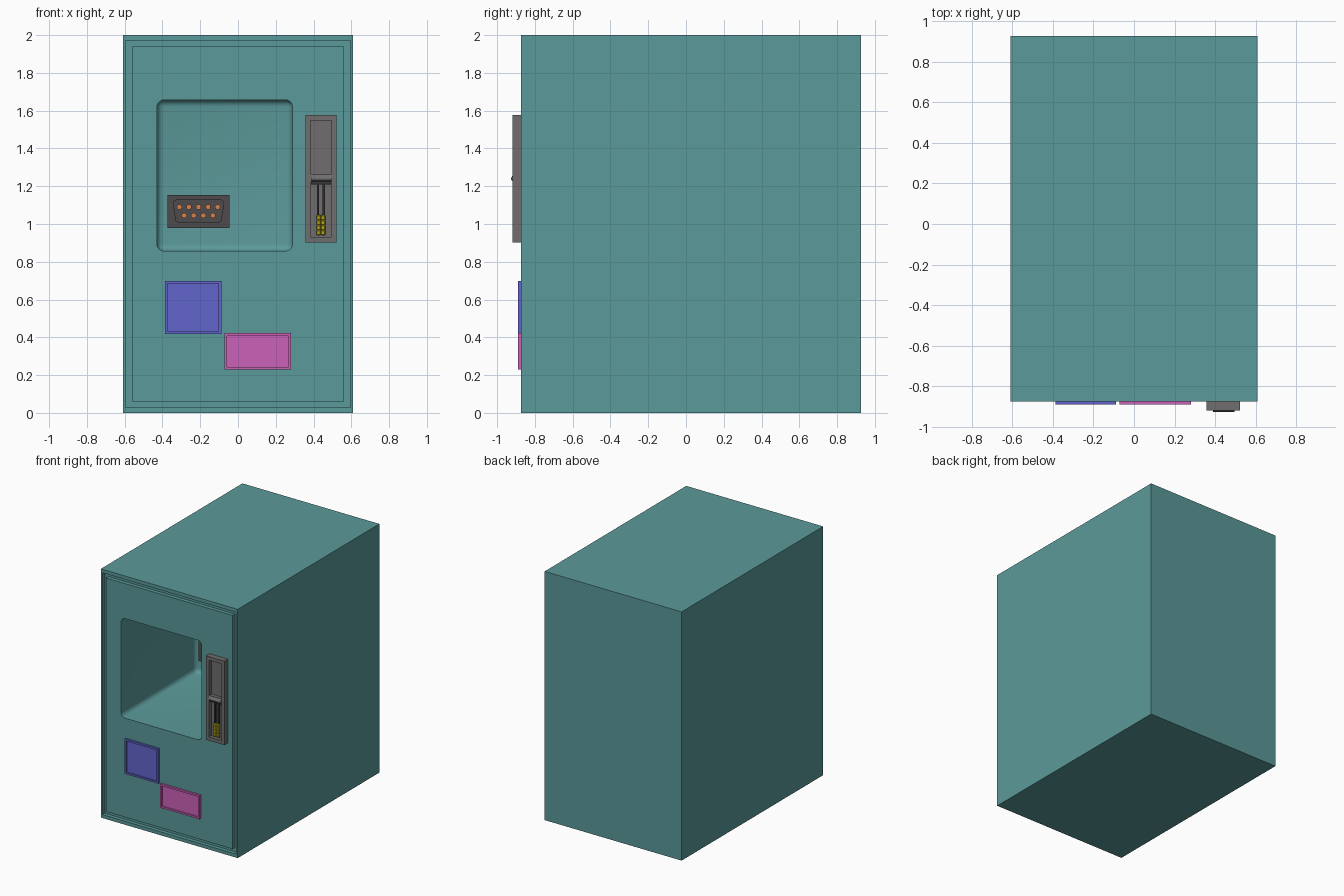
import bpy, bmesh
from mathutils import Vector

if "Cube" in bpy.data.objects:
    bpy.data.objects.remove(bpy.data.objects["Cube"])


def material(name, r, g, b):
    m = bpy.data.materials.new(name)
    m.diffuse_color = (r, g, b, 1)
    m.use_nodes = True
    m.node_tree.nodes["Principled BSDF"].inputs["Base Color"].default_value = m.diffuse_color
    return m


TEAL = material("teal", 0.105, 0.32, 0.32)
GREY = material("grey", 0.16, 0.155, 0.155)
DARK = material("dark_grey", 0.075, 0.07, 0.07)
BLACK = material("near_black", 0.03, 0.03, 0.03)
BLUE = material("blue", 0.12, 0.13, 0.6)
PINK = material("pink", 0.6, 0.12, 0.48)
ORANGE = material("orange", 0.7, 0.22, 0.07)
YELLOW = material("yellow", 0.45, 0.38, 0.01)


def finish(name, bm, mat=None):
    bmesh.ops.recalc_face_normals(bm, faces=bm.faces)
    me = bpy.data.meshes.new(name)
    bm.to_mesh(me)
    bm.free()
    ob = bpy.data.objects.new(name, me)
    bpy.context.collection.objects.link(ob)
    if mat:
        me.materials.append(mat)
    return ob


def box(name, x, y, z, mat=None, steps=(), bevel=0, segments=1):
    """Box from ranges; each step (dx, dz, dy) shrinks and/or pushes the front face."""
    bm = bmesh.new()
    bmesh.ops.create_cube(bm, size=1)
    for v in bm.verts:
        v.co = Vector([(r[0] + r[1]) / 2 + c * (r[1] - r[0])
                       for c, r in zip(v.co, (x, y, z))])
    bm.normal_update()
    front = min(bm.faces, key=lambda f: f.calc_center_median().y)
    for dx, dz, dy in steps:
        bmesh.ops.inset_individual(bm, faces=[front], thickness=0, depth=0)
        c = front.calc_center_median()
        for v in front.verts:
            v.co.x += dx if v.co.x < c.x else -dx
            v.co.z += dz if v.co.z < c.z else -dz
            v.co.y += dy
    if bevel:
        bmesh.ops.bevel(bm, geom=bm.edges[:], offset=bevel, segments=segments,
                        profile=0.5, affect='EDGES')
    return finish(name, bm, mat)


def prism(name, points, direction, mat=None):
    bm = bmesh.new()
    face = bm.faces.new([bm.verts.new(p) for p in points])
    out = bmesh.ops.extrude_face_region(bm, geom=[face])
    verts = [g for g in out["geom"] if isinstance(g, bmesh.types.BMVert)]
    bmesh.ops.translate(bm, verts=verts, vec=direction)
    return finish(name, bm, mat)


def cut(target, cutter):
    cutter.hide_render = True
    mod = target.modifiers.new("cut", 'BOOLEAN')
    mod.operation = 'DIFFERENCE'
    mod.solver = 'EXACT'
    mod.object = cutter
    bpy.ops.object.select_all(action='DESELECT')
    bpy.context.view_layer.objects.active = target
    target.select_set(True)
    bpy.ops.object.modifier_apply(modifier=mod.name)
    bpy.data.objects.remove(cutter)


FRONT, BACK_WALL = -0.873, 0.08

# Cabinet with a groove around the front and a deep rounded compartment
cabinet = box("cabinet", (-0.609, 0.609), (FRONT, 0.926), (0, 2), TEAL,
              steps=[(0.014, 0.028, 0), (0, 0, 0.03), (0.033, 0.033, 0), (0, 0, -0.03)])
cut(cabinet, box("compartment_cutter", (-0.429, 0.288), (-1.1, BACK_WALL), (0.857, 1.657),
                 TEAL, bevel=0.037, segments=5))
bpy.ops.object.shade_smooth_by_angle()

# Socket plate on the compartment's back wall, with a tapered recess
plate = box("socket_plate", (-0.373, -0.045), (0.03, BACK_WALL + 0.005), (0.979, 1.153), DARK)
cx = -0.209
half = [(0.105, 1.007), (0.118, 1.016), (0.134, 1.108), (0.13, 1.12), (0.12, 1.126)]
outline = [(cx + x, 0.0, z) for x, z in half] + [(cx - x, 0.0, z) for x, z in reversed(half)]
cut(plate, prism("socket_cutter", outline, (0, 0.06, 0), DARK))

# Socket pins in two staggered rows
for count, z in ((5, 1.09), (4, 1.045)):
    for i in range(count):
        bpy.ops.mesh.primitive_cylinder_add(
            vertices=16, radius=0.014, depth=0.028, rotation=(1.570796, 0, 0),
            location=(cx + (i - (count - 1) / 2) * 0.0507, 0.048, z))
        pin = bpy.context.object
        pin.name = "socket_pin"
        pin.data.materials.append(ORANGE)
        bpy.ops.object.shade_smooth_by_angle()

# Blue and pink framed panels
frame = [(0.014, 0.014, 0), (0, 0, 0.01)]
box("blue_panel", (-0.387, -0.088), (-0.889, FRONT + 0.005), (0.418, 0.698), BLUE, frame)
box("pink_panel", (-0.071, 0.281), (-0.889, FRONT + 0.005), (0.23, 0.422), PINK, frame)

# Slot unit: recessed housing split by a divider with a pointed lip
box("slot_housing", (0.357, 0.521), (-0.918, FRONT + 0.005), (0.902, 1.577), GREY,
    [(0.027, 0.029, 0), (0, 0, 0.03)])
box("slot_divider", (0.384, 0.494), (-0.916, -0.885), (1.222, 1.265), GREY)
prism("slot_lip", [(0.389, -0.915, 1.224), (0.389, -0.926, 1.234),
                   (0.389, -0.926, 1.244), (0.389, -0.915, 1.262)], (0.105, 0, 0), GREY)
box("slot_shadow_gap", (0.386, 0.492), (-0.9, -0.885), (1.208, 1.22), BLACK)

# Guide rails and the stack of small yellow blocks
for x in (0.424, 0.454):
    box("guide_rail", (x - 0.006, x + 0.006), (-0.899, -0.885), (0.94, 1.215), BLACK)
for col in range(2):
    for row in range(4):
        x, z = 0.415 + col * 0.024, 0.941 + row * 0.0265
        box("yellow_block", (x, x + 0.024), (-0.908, -0.886), (z, z + 0.0265), YELLOW,
            bevel=0.004)
